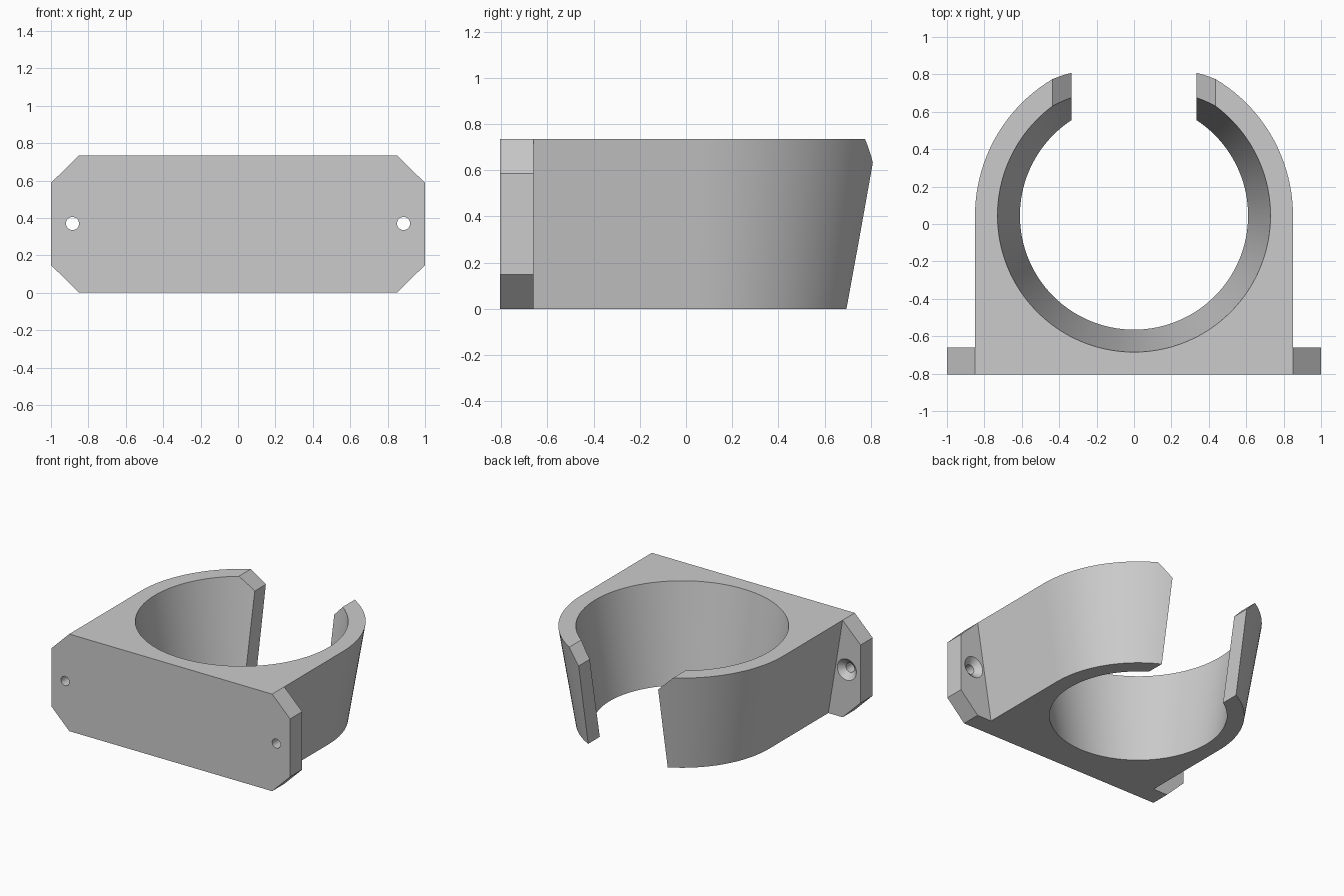
import bpy, bmesh, math
from mathutils import Matrix

if "Cube" in bpy.data.objects:
    bpy.data.objects.remove(bpy.data.objects["Cube"])

H = 0.735                      # height
CY = 0.045                     # y of the ring centre
FRONT, EAR_BACK = -0.805, -0.66
R_IN, R_OUT = (0.61, 0.73), (0.73, 0.85)   # bottom and top radii

grey = bpy.data.materials.new("plain grey")
grey.diffuse_color = (0.6, 0.6, 0.6, 1)
grey.use_nodes = True
grey.node_tree.nodes["Principled BSDF"].inputs["Base Color"].default_value = grey.diffuse_color


def finish(bm, name):
    bmesh.ops.recalc_face_normals(bm, faces=bm.faces[:])
    me = bpy.data.meshes.new(name)
    bm.to_mesh(me)
    bm.free()
    me.materials.append(grey)
    ob = bpy.data.objects.new(name, me)
    bpy.context.collection.objects.link(ob)
    return ob


def loft(name, a, b):
    """Solid between two matching closed outlines."""
    bm = bmesh.new()
    va, vb = [bm.verts.new(p) for p in a], [bm.verts.new(p) for p in b]
    n = len(va)
    bm.faces.new(va)
    bm.faces.new(vb)
    for i in range(n):
        j = (i + 1) % n
        bm.faces.new((va[i], va[j], vb[j], vb[i]))
    return finish(bm, name)


def frustum(name, r1, r2, depth, matrix, sides):
    bm = bmesh.new()
    bmesh.ops.create_cone(bm, cap_ends=True, segments=sides, radius1=r1,
                          radius2=r2, depth=depth, matrix=matrix)
    return finish(bm, name)


def combine(target, other, op):
    mod = target.modifiers.new(op.lower(), 'BOOLEAN')
    mod.operation, mod.solver, mod.object = op, 'EXACT', other
    bpy.context.view_layer.objects.active = target
    bpy.ops.object.modifier_apply(modifier=mod.name)
    bpy.data.objects.remove(other)


def u_outline(r, z):
    pts = [(-r, -0.75, z), (r, -0.75, z)]
    steps = 64
    return pts + [(r * math.cos(math.pi * i / steps),
                   CY + r * math.sin(math.pi * i / steps), z)
                  for i in range(steps + 1)]


# Tapered body, round at the back
holder = loft("cup_holder", u_outline(R_OUT[0], 0), u_outline(R_OUT[1], H))

# Mounting plate with clipped corners
plate = [(-0.85, 0), (0.85, 0), (1, 0.148), (1, H - 0.148),
         (0.85, H), (-0.85, H), (-1, H - 0.148), (-1, 0.148)]
combine(holder, loft("mounting_plate", [(x, FRONT, z) for x, z in plate],
                     [(x, EAR_BACK, z) for x, z in plate]), 'UNION')

# Tapered bore
m = 0.1
s = (R_IN[1] - R_IN[0]) / H * m
combine(holder, frustum("bore_cutter", R_IN[0] - s, R_IN[1] + s, H + 2 * m,
                        Matrix.Translation((0, CY, H / 2)), 128), 'DIFFERENCE')

# Open slot at the back, flared at the top
slot = [(-0.333, -0.1), (0.333, -0.1), (0.333, 0.633), (0.533, 0.833),
        (-0.533, 0.833), (-0.333, 0.633)]
combine(holder, loft("slot_cutter", [(x, 0.2, z) for x, z in slot],
                     [(x, 1.2, z) for x, z in slot]), 'DIFFERENCE')

# Screw holes, countersunk from behind
turn = Matrix.Rotation(-math.pi / 2, 4, 'X')
for x in (-0.885, 0.885):
    combine(holder, frustum("hole_cutter", 0.035, 0.035, 0.24,
            Matrix.Translation((x, -0.74, 0.37)) @ turn, 32), 'DIFFERENCE')
    combine(holder, frustum("countersink_cutter", 0.0294, 0.0856, 0.05,
            Matrix.Translation((x, -0.68, 0.37)) @ turn, 32), 'DIFFERENCE')

# Smooth curves, sharp corners
bpy.ops.object.select_all(action='DESELECT')
holder.select_set(True)
bpy.context.view_layer.objects.active = holder
bpy.ops.object.shade_smooth_by_angle(angle=math.radians(20))
